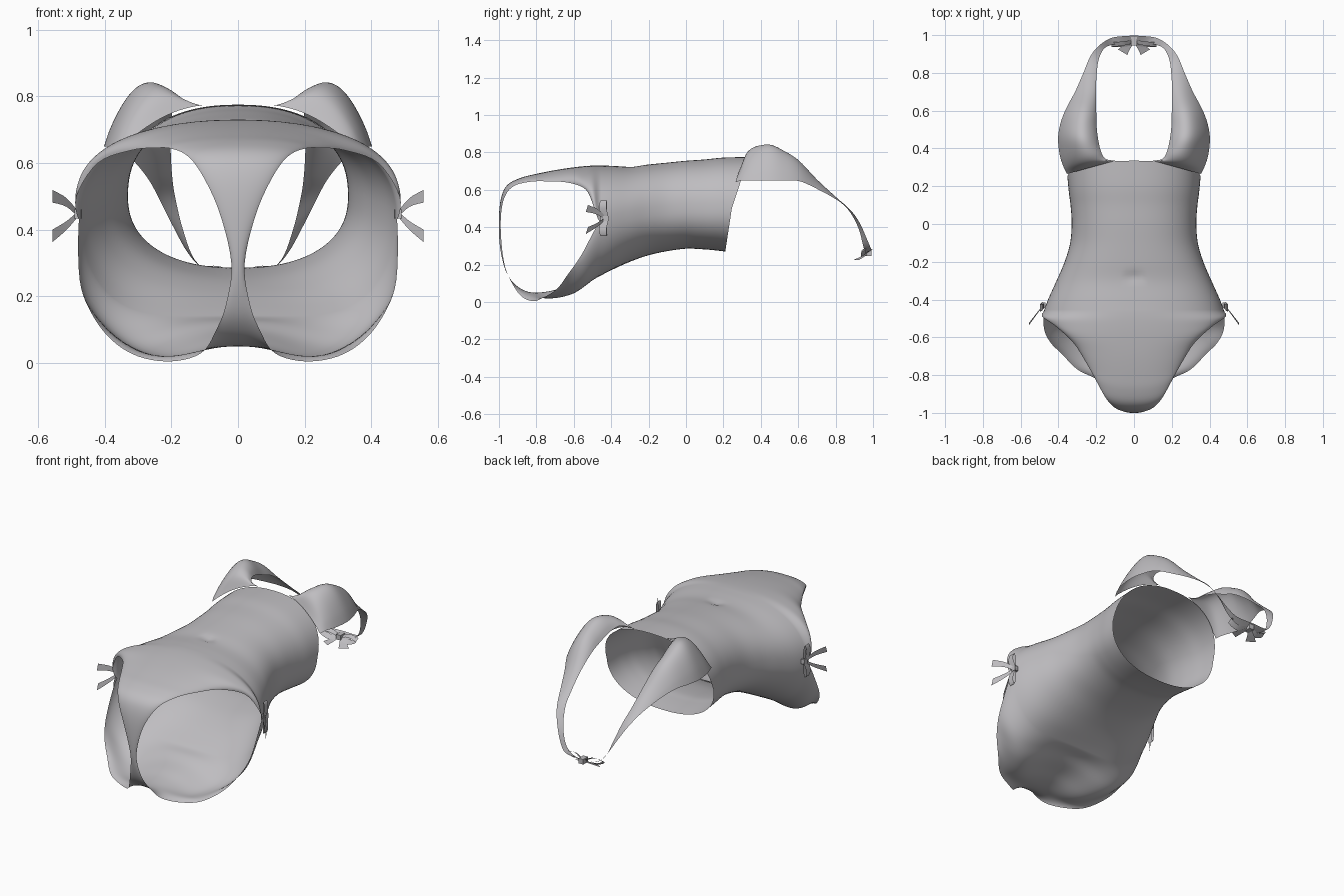
import bpy, bmesh, math
from mathutils import Vector

if "Cube" in bpy.data.objects:
    bpy.data.objects.remove(bpy.data.objects["Cube"])

fabric = bpy.data.materials.new("grey_fabric")
fabric.diffuse_color = (0.52, 0.51, 0.53, 1)
fabric.use_nodes = True
fabric.node_tree.nodes["Principled BSDF"].inputs["Base Color"].default_value = fabric.diffuse_color


def spline(keys, per, first=0, last=None):
    """Catmull-Rom through tuples, between the keys first and last."""
    last = len(keys) - 1 if last is None else last
    out = []
    for i in range(first, last):
        p0, p1, p2 = keys[max(i - 1, 0)], keys[i], keys[i + 1]
        p3 = keys[min(i + 2, len(keys) - 1)]
        for k in range(per):
            t = k / per
            out.append([0.5 * (2 * b + (c - a) * t + (2 * a - 5 * b + 4 * c - d) * t * t
                               + (3 * b - a - 3 * c + d) * t ** 3)
                        for a, b, c, d in zip(p0, p1, p2, p3)])
    out.append(list(keys[last]))
    return out


def add_grid(bm, rows, flip=False):
    vs = [[bm.verts.new(p) for p in r] for r in rows]
    for i in range(len(vs) - 1):
        for j in range(len(vs[i]) - 1):
            q = [vs[i][j], vs[i + 1][j], vs[i + 1][j + 1], vs[i][j + 1]]
            bm.faces.new(q[::-1] if flip else q)


def finish(name, bm):
    """Weld, mirror across x and shade smooth."""
    bmesh.ops.remove_doubles(bm, verts=bm.verts, dist=0.0005)
    me = bpy.data.meshes.new(name)
    bm.to_mesh(me)
    bm.free()
    me.materials.append(fabric)
    ob = bpy.data.objects.new(name, me)
    bpy.context.collection.objects.link(ob)
    m = ob.modifiers.new("mirror", 'MIRROR')
    m.use_clip = True
    m.merge_threshold = 0.0005
    bpy.ops.object.select_all(action='DESELECT')
    ob.select_set(True)
    bpy.context.view_layer.objects.active = ob
    bpy.ops.object.shade_smooth_by_angle(angle=math.radians(50))
    return ob


N = 22


def arc(key):
    """Half cross-section from the centre line out to the edge."""
    cy, cz, ex, ey, ez, lobe, deg = key
    A = math.radians(deg)
    pts = []
    for j in range(N + 1):
        a = A * j / N
        u = (math.sin(a) / math.sin(A)) ** 0.87
        v = max((math.cos(a) - math.cos(A)) / (1 - math.cos(A)), 0) ** 0.87
        x, y = ex * u, ey + (cy - ey) * v
        z = ez + (cz - ez) * v - lobe * math.sin(math.pi * j / N) ** 2
        if cz > 0.5:  # navel
            z -= 0.014 * math.exp(-(x * x + (y + 0.28) ** 2) / 0.0008)
        pts.append((x, y, z))
    return pts


# Torso tube: front y, front z, half width, side y, side z, back y, back z, lobe
tube = [
    (.335, .775, .352, .245, .50, .21, .270, 0),
    (.20, .772, .345, .17, .50, .14, .278, 0),
    (.10, .762, .335, .09, .50, .07, .283, 0),
    (0, .755, .330, 0, .50, 0, .285, 0),
    (-.10, .745, .338, -.10, .49, -.10, .272, 0),
    (-.20, .735, .367, -.20, .48, -.20, .250, 0),
    (-.30, .724, .410, -.30, .46, -.30, .215, .01),
    (-.40, .728, .455, -.40, .44, -.40, .170, .03),
    (-.46, .730, .477, -.46, .43, -.46, .140, .04),
]


def front_key(t):
    return (t[0], t[1], t[2], t[3], t[4], 0, 90)


def back_key(t):
    return (t[5], t[6], t[2], t[3], t[4], t[7], 90)


bm = bmesh.new()
add_grid(bm, [arc(front_key(t)) + arc(back_key(t))[::-1][1:] for t in spline(tube, 6)])

# Lower panel running from the belly under the crotch to the seat:
# centre y, centre z, edge x, edge y, edge z, lobe, arc angle
lower = [front_key(tube[-2]), front_key(tube[-1]),
         (-.52, .728, .485, -.490, .50, 0, 88),
         (-.60, .720, .420, -.535, .60, 0, 75),
         (-.70, .705, .320, -.630, .638, 0, 65),
         (-.80, .685, .250, -.740, .645, 0, 60),
         (-.88, .665, .200, -.830, .643, 0, 60),
         (-.95, .630, .150, -.920, .620, 0, 60),
         (-.985, .57, .105, -.970, .560, 0, 60),
         (-1.0, .460, .055, -.990, .450, 0, 60),
         (-.995, .30, .020, -.985, .300, 0, 60),
         (-.965, .17, .035, -.965, .180, 0, 60),
         (-.92, .100, .065, -.930, .100, 0, 60),
         (-.86, .060, .110, -.880, .030, 0, 60),
         (-.80, .050, .200, -.820, .005, .005, 60),
         (-.72, .060, .300, -.770, .020, .03, 60),
         (-.65, .080, .380, -.690, .070, .05, 65),
         (-.58, .100, .440, -.630, .150, .06, 75),
         (-.52, .125, .475, -.560, .250, .055, 85),
         back_key(tube[-1]), back_key(tube[-2])]
add_grid(bm, [arc(k) for k in spline(lower, 5, 1, len(lower) - 2)])
finish("swimsuit_body", bm)

# Cup and halter strap: inner edge xyz, outer edge xyz, bulge
halter = [
    (.10, .335, .772, .355, .265, .64, .030),
    (.15, .345, .780, .372, .300, .65, .075),
    (.175, .385, .79, .392, .360, .65, .100),
    (.19, .450, .775, .402, .450, .65, .120),
    (.198, .52, .745, .390, .530, .65, .105),
    (.20, .600, .710, .360, .610, .645, .075),
    (.202, .70, .640, .312, .700, .605, .030),
    (.197, .80, .555, .268, .800, .55, .010),
    (.187, .87, .490, .235, .880, .49, .004),
    (.165, .92, .400, .200, .930, .42, 0),
    (.13, .945, .310, .150, .970, .33, 0),
    (.07, .955, .265, .100, .990, .285, 0),
    (0, .955, .255, 0, .998, .28, 0),
]
rows = []
for k in spline(halter, 5):
    a, b = Vector(k[:3]), Vector(k[3:6])
    rows.append([a.lerp(b, j / 16) + Vector((0, 0, k[6] * math.sin(math.pi * j / 16) ** 0.8))
                 for j in range(17)])
bm = bmesh.new()
add_grid(bm, rows, True)
finish("cup_and_neck_strap", bm)


def ribbon(bm, pts, w0, w1):
    """Flat band along a path, its width vector going from w0 to w1."""
    path = spline(pts, 5)
    rows = []
    for i, p in enumerate(path):
        w = Vector(w0).lerp(Vector(w1), i / (len(path) - 1)) / 2
        rows.append([Vector(p) - w, Vector(p) + w])
    add_grid(bm, rows)


def knot(bm, centre, size):
    r = bmesh.ops.create_cube(bm, size=1)
    for v in r["verts"]:
        v.co = Vector([c * s for c, s in zip(v.co, size)]) + Vector(centre)


# Hip bows: two tails and two loops around a knot
bm = bmesh.new()
knot(bm, (.48, -.43, .447), (.022, .03, .028))
for s, tail in ((1, .50), (-1, .382)):
    mid = .447 + s * .035
    ribbon(bm, [(.48, -.43, .447), (.515, -.475, mid), (.556, -.53, tail)],
           (0, .004, .015), (0, .012, .038))
    ribbon(bm, [(.48, -.43, .447), (.478, -.435, .447 + s * .05), (.487, -.44, .447 + s * .095),
                (.497, -.445, .447 + s * .06), (.485, -.435, .447)],
           (0, .02, 0), (0, .045, 0))
finish("hip_bow", bm)

# Neck bow: loops along the strap and short tails
bm = bmesh.new()
knot(bm, (0, .968, .262), (.03, .045, .03))
ribbon(bm, [(.01, .965, .262), (.06, .955, .285), (.12, .95, .275), (.07, .95, .25), (.01, .96, .258)],
       (0, .02, .01), (0, .03, .02))
ribbon(bm, [(.01, .965, .255), (.035, .94, .24), (.06, .91, .225)],
       (.015, .01, 0), (.05, .03, 0))
finish("neck_bow", bm)
